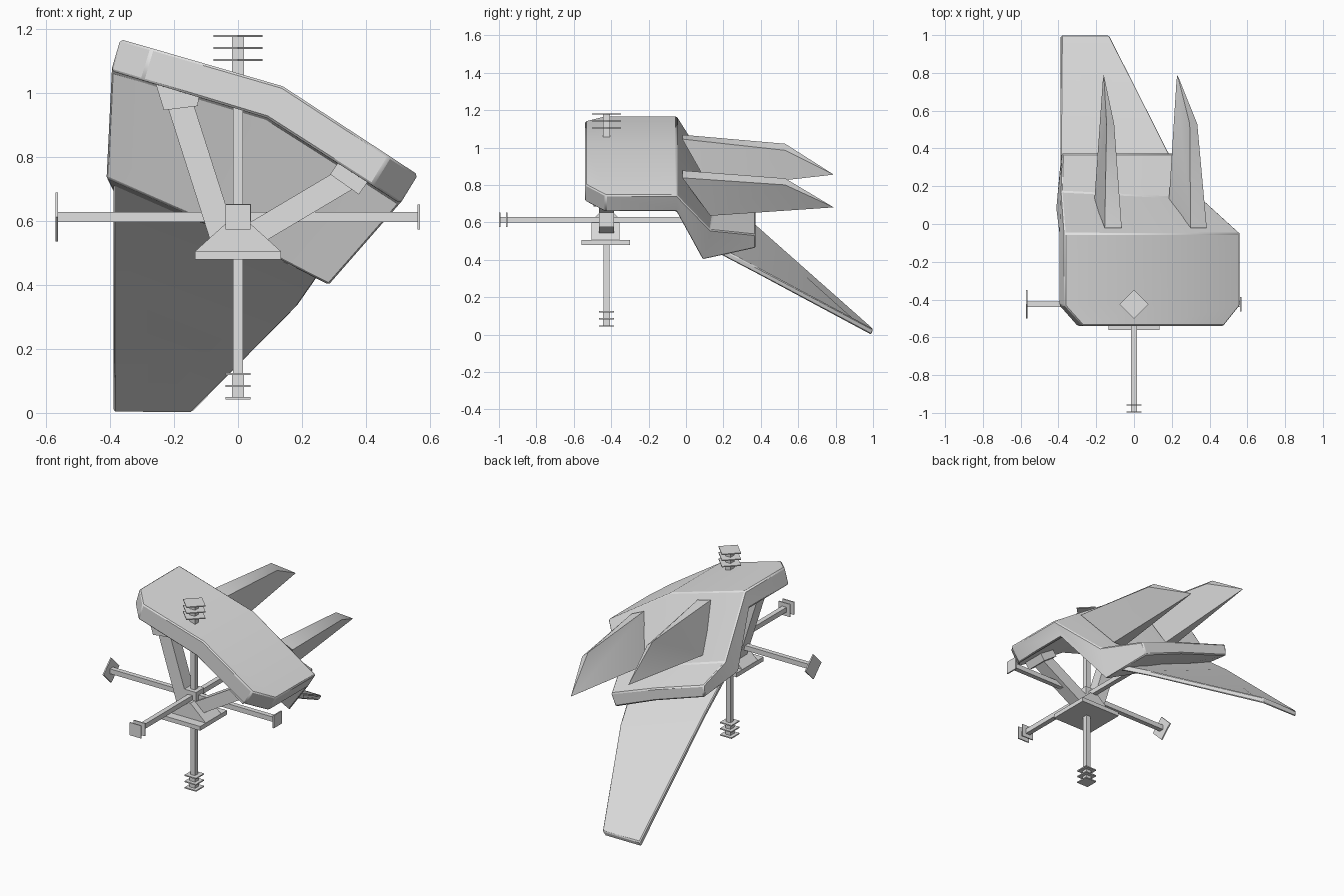
import bpy, bmesh, math
from mathutils import Vector, Matrix

if "Cube" in bpy.data.objects:
    bpy.data.objects.remove(bpy.data.objects["Cube"])

grey = bpy.data.materials.new("light_grey")
grey.diffuse_color = (0.75, 0.75, 0.75, 1)
grey.use_nodes = True
grey.node_tree.nodes["Principled BSDF"].inputs["Base Color"].default_value = grey.diffuse_color


def finish(name, bm, bevel=0, smooth=False):
    bmesh.ops.recalc_face_normals(bm, faces=bm.faces)
    me = bpy.data.meshes.new(name)
    bm.to_mesh(me)
    bm.free()
    ob = bpy.data.objects.new(name, me)
    bpy.context.collection.objects.link(ob)
    me.materials.append(grey)
    if bevel:
        m = ob.modifiers.new("edge_bevel", 'BEVEL')
        m.width, m.segments, m.limit_method = bevel, 1, 'ANGLE'
        m.angle_limit = math.radians(35)
    if smooth:
        bpy.ops.object.select_all(action='DESELECT')
        ob.select_set(True)
        bpy.context.view_layer.objects.active = ob
        bpy.ops.object.shade_smooth_by_angle(angle=math.radians(30))
    return ob


def box(name, centre, size, axis='Y', angle=0):
    bm = bmesh.new()
    bmesh.ops.create_cube(bm, size=1, matrix=Matrix.Translation(centre)
                          @ Matrix.Rotation(math.radians(angle), 4, axis)
                          @ Matrix.Diagonal((*size, 1)))
    return finish(name, bm)


def loft(name, sections, bevel=0, smooth=False):
    """Skin a row of closed sections and cap both ends."""
    bm = bmesh.new()
    rings = [[bm.verts.new(p) for p in s] for s in sections]
    n = len(rings[0])
    for a, b in zip(rings, rings[1:]):
        for i in range(n):
            j = (i + 1) % n
            bm.faces.new((a[i], a[j], b[j], b[i]))
    bm.faces.new(rings[0])
    bm.faces.new(rings[-1])
    return finish(name, bm, bevel, smooth)


def at_y(y, profile):
    return [(x, y, z) for x, z in profile]


def prism(name, profile, y0, y1):
    return loft(name, [at_y(y0, profile), at_y(y1, profile)])


def bar(name, a, b, width, depth, y):
    """Strut between two (x, z) points."""
    d = Vector((b[0] - a[0], b[1] - a[1]))
    return box(name, ((a[0] + b[0]) / 2, y, (a[1] + b[1]) / 2),
               (d.length, depth, width), 'Y', -math.degrees(math.atan2(d.y, d.x)))


def hull(name, pts):
    bm = bmesh.new()
    vs = [bm.verts.new(p) for p in pts]
    res = bmesh.ops.convex_hull(bm, input=vs)
    loose = {v for v in res["geom_interior"] if isinstance(v, bmesh.types.BMVert)}
    bmesh.ops.delete(bm, geom=list(loose), context='VERTS')
    return finish(name, bm, smooth=True)


# Bent shell: front slab, steep drop, and flatter rear flange
slab = [(-0.368, 1.169), (0.14, 1.022), (0.563, 0.745),
        (0.508, 0.655), (0.09, 0.923), (-0.397, 1.07)]
nose = [(-0.27, 1.141), (0.14, 1.022), (0.475, 0.803),
        (0.42, 0.712), (0.09, 0.923), (-0.30, 1.041)]
bend = [(-0.385, 0.17, 0.82), (0.0, 0.15, 0.69), (0.365, 0.13, 0.56),
        (0.285, 0.09, 0.40), (-0.05, 0.085, 0.575), (-0.412, 0.08, 0.735)]
rear = [(-0.38, 0.372, 0.75), (-0.05, 0.372, 0.645), (0.25, 0.372, 0.535),
        (0.22, 0.372, 0.462), (-0.05, 0.372, 0.57), (-0.385, 0.372, 0.68)]
loft("shell", [at_y(-0.54, nose), at_y(-0.43, slab), at_y(-0.05, slab), bend, rear],
     0.007, True)

# Long sloping tail plate
T = 0.035
loft("tail_plate", [
    [(-0.39, 0.16, 0.72), (0.265, 0.15, 0.445), (0.265, 0.15, 0.445 + T), (-0.39, 0.16, 0.72 + T)],
    [(-0.39, 0.37, 0.555), (0.185, 0.37, 0.33), (0.185, 0.37, 0.33 + T), (-0.39, 0.37, 0.555 + T)],
    [(-0.39, 0.99, 0.0), (-0.145, 0.99, 0.0), (-0.13, 1.0, 0.03), (-0.385, 1.0, 0.03)]],
    0.006, True)

# Two swept fins on the rear slope
hull("left_fin", [
    (-0.155, -0.02, 1.068), (-0.065, -0.02, 1.045), (-0.145, 0.53, 1.02),
    (-0.105, 0.53, 0.985), (-0.16, 0.79, 0.855), (-0.165, 0.76, 0.855),
    (-0.17, 0.2, 0.86), (-0.21, 0.12, 0.80), (-0.13, 0.13, 0.78)])
hull("right_fin", [
    (0.30, -0.02, 0.877), (0.385, -0.02, 0.838), (0.295, 0.53, 0.835),
    (0.335, 0.53, 0.80), (0.23, 0.79, 0.68), (0.225, 0.76, 0.68),
    (0.225, 0.2, 0.675), (0.185, 0.13, 0.635), (0.26, 0.13, 0.635)])

# Base block, struts and their mounting caps
Y = -0.425
box("base_plate", (0, -0.43, 0.493), (0.27, 0.26, 0.026))
prism("base_wedge", [(-0.135, 0.505), (0.135, 0.505), (0.03, 0.60), (-0.03, 0.60)], -0.505, -0.355)
bar("left_strut", (-0.045, 0.54), (-0.195, 1.01), 0.08, 0.08, Y)
bar("right_strut", (0.05, 0.56), (0.37, 0.75), 0.075, 0.08, Y)
prism("left_strut_cap", [(-0.262, 1.045), (-0.232, 0.947), (-0.126, 0.96), (-0.12, 1.005)], -0.495, -0.355)
box("right_strut_cap", (0.352, Y, 0.742), (0.11, 0.14, 0.066), 'Y', 35)

# Crossing rods through a cubic hub
H = 0.613
box("hub", (0, Y, H), (0.08, 0.08, 0.08))
box("upright_rod", (0, Y, 0.61), (0.03, 0.03, 1.13))
box("cross_rod", (0, Y, H), (1.13, 0.03, 0.03))
box("front_rod", (0, -0.475, H), (0.03, 1.04, 0.03))
box("top_rod_sleeve", (0, Y, 1.11), (0.036, 0.036, 0.14))
box("bottom_rod_sleeve", (0, Y, 0.083), (0.036, 0.036, 0.08))

# End plates: turned squares above and left, straight ones elsewhere
W = 0.108
for i, z in enumerate((1.104, 1.142, 1.179)):
    box(f"top_plate_{i}", (0, Y, z), (W, W, 0.006), 'Z', 45)
for i, z in enumerate((0.046, 0.084, 0.122)):
    box(f"bottom_plate_{i}", (0, Y, z), (0.078, 0.078, 0.007))
for i, y in enumerate((-0.995, -0.958)):
    box(f"front_plate_{i}", (0, y, H), (0.078, 0.007, 0.078))
box("left_end_plate", (-0.567, Y, H), (0.008, W, W), 'X', 45)
box("right_end_plate", (0.565, Y, H), (0.008, 0.078, 0.078))
